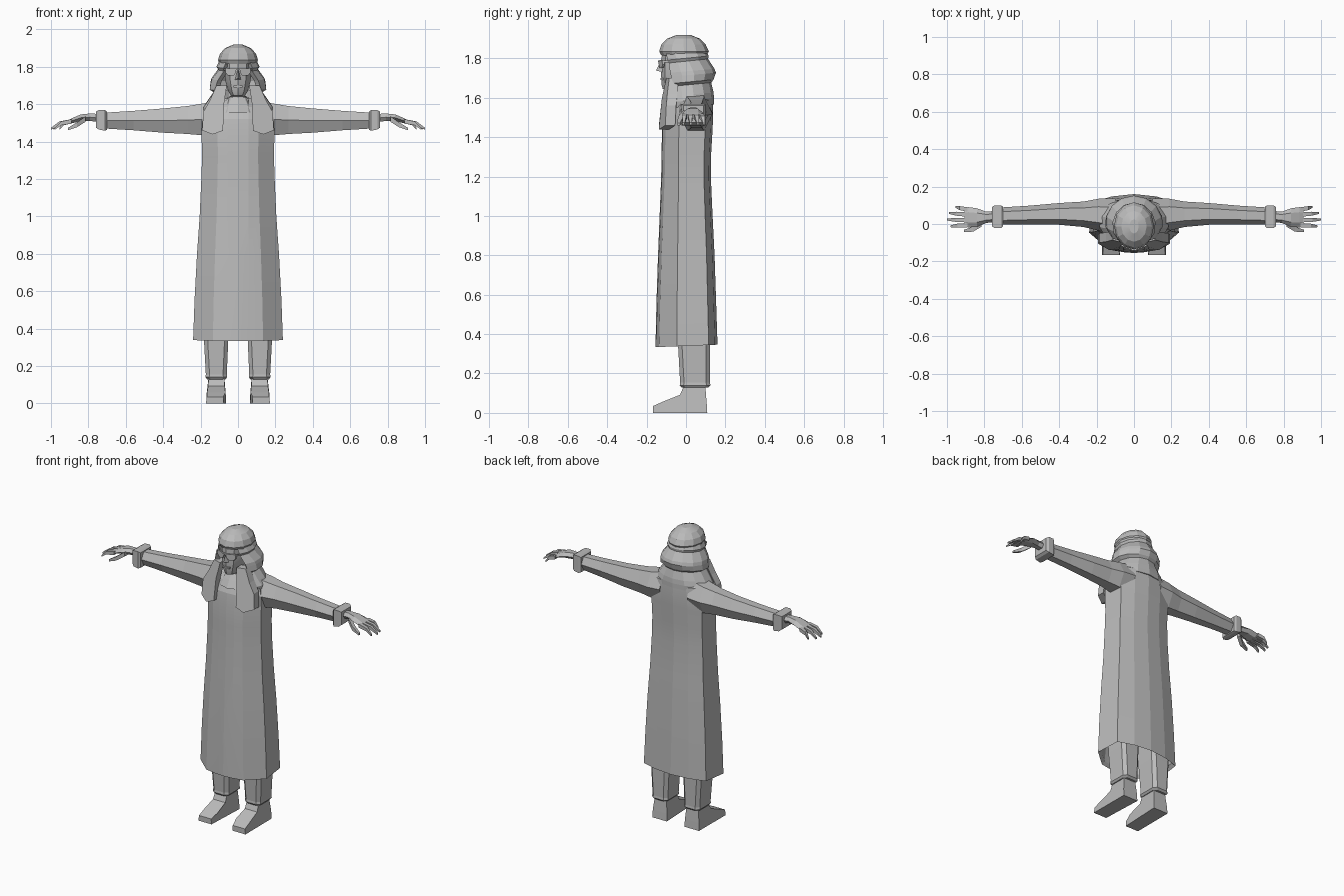
import bpy, bmesh, math
from mathutils import Vector

if "Cube" in bpy.data.objects:
    bpy.data.objects.remove(bpy.data.objects["Cube"])

cloth = bpy.data.materials.new("plain grey")
cloth.diffuse_color = (0.5, 0.5, 0.5, 1)
cloth.use_nodes = True
cloth.node_tree.nodes["Principled BSDF"].inputs["Base Color"].default_value = cloth.diffuse_color


def finish(name, bm, mirror=False, smooth=0):
    bmesh.ops.recalc_face_normals(bm, faces=bm.faces)
    mesh = bpy.data.meshes.new(name)
    bm.to_mesh(mesh)
    bm.free()
    ob = bpy.data.objects.new(name, mesh)
    bpy.context.collection.objects.link(ob)
    mesh.materials.append(cloth)
    if mirror:
        ob.modifiers.new("mirror", 'MIRROR').use_mirror_merge = False
    if smooth:
        bpy.ops.object.select_all(action='DESELECT')
        bpy.context.view_layer.objects.active = ob
        ob.select_set(True)
        bpy.ops.object.shade_smooth_by_angle(angle=math.radians(smooth))
    return ob


def loft(name, rings, mirror=False, smooth=0):
    """Skin a list of equal-sized closed rings and cap both ends."""
    bm = bmesh.new()
    loops = [[bm.verts.new(p) for p in ring] for ring in rings]
    n = len(loops[0])
    for a, b in zip(loops, loops[1:]):
        for i in range(n):
            j = (i + 1) % n
            bm.faces.new((a[i], a[j], b[j], b[i]))
    bm.faces.new(loops[0])
    bm.faces.new(loops[-1])
    return finish(name, bm, mirror, smooth)


def oval(z, rx, yf, yb, n=10):
    """Horizontal oval ring with a vertex at the front."""
    c, r = (yf + yb) / 2, (yb - yf) / 2
    return [(rx * math.sin(2 * math.pi * i / n), c - r * math.cos(2 * math.pi * i / n), z) for i in range(n)]


def rect(z, x0, x1, y0, y1, b=0.02):
    """Horizontal ring with cut corners."""
    return [(x0 + b, y0, z), (x1 - b, y0, z), (x1, y0 + b, z), (x1, y1 - b, z),
            (x1 - b, y1, z), (x0 + b, y1, z), (x0, y1 - b, z), (x0, y0 + b, z)]


def tube(x, y, z, ry, rz, n=6):
    """Ring across the x axis."""
    return [(x, y + ry * math.cos(2 * math.pi * i / n), z + rz * math.sin(2 * math.pi * i / n) / 0.87)
            for i in range(n)]


# Robe: curved front, narrow sides, broad shallow back, hollow at the hem
def robe_ring(z, w, f, b, s=1.0):
    half = [(0.055, f + .004), (w * .56, f + .018), (w, f * .3), (w * .94, b * .72), (w * .5, b * .92)]
    pts = [(0, f)] + half + [(0, b)] + [(-x, y) for x, y in reversed(half)]
    return [(x * s, y * s, z + (y * .04 if z < .5 else 0)) for x, y in pts]


loft("robe", [
    robe_ring(.62, .225, -.145, .15, .85),
    robe_ring(.36, .24, -.155, .16, .92),
    robe_ring(.34, .24, -.155, .16),
    robe_ring(.56, .232, -.15, .153),
    robe_ring(.80, .219, -.142, .145),
    robe_ring(1.0, .205, -.134, .135),
    robe_ring(1.2, .196, -.126, .126),
    robe_ring(1.32, .192, -.124, .128),
    robe_ring(1.44, .195, -.122, .135),
    robe_ring(1.52, .192, -.112, .138),
    robe_ring(1.585, .17, -.085, .135),
    robe_ring(1.63, .10, -.05, .105)], smooth=8)

# Sleeves, rolled cuffs and hands
loft("sleeve", [
    tube(.10, .04, 1.525, .095, .095), tube(.19, .05, 1.518, .085, .085),
    tube(.27, .052, 1.515, .068, .075), tube(.40, .054, 1.512, .058, .065),
    tube(.56, .048, 1.512, .05, .052), tube(.72, .042, 1.512, .046, .042)], True)


def cuff_ring(x, y0, y1, z0, z1):
    return [(x, y, z) for x, y, z in ((x, y0, z0), (x, y1, z0), (x, y1, z1), (x, y0, z1))]


loft("cuff", [cuff_ring(.70, -.012, .094, 1.462, 1.56), cuff_ring(.712, -.022, .10, 1.458, 1.568),
              cuff_ring(.745, -.022, .10, 1.464, 1.568), cuff_ring(.76, -.012, .09, 1.475, 1.56)], True)
loft("palm", [
    tube(.74, .04, 1.525, .03, .022), tube(.79, .036, 1.53, .03, .02), tube(.84, .034, 1.527, .05, .018),
    tube(.885, .036, 1.512, .054, .014), tube(.905, .036, 1.505, .05, .011)], True)


def digit(name, a, b, c, r=.012):
    rings = []
    for (x, y, z), k in ((a, 1.1), (b, 1), (c, .5)):
        rings.append([(x, y - r * k, z - r * k), (x, y + r * k, z - r * k),
                      (x, y + r * k, z + r * k), (x, y - r * k, z + r * k)])
    loft(name, rings, True)


for i, (y0, y1, tip) in enumerate([(.078, .092, .955), (.05, .06, .99), (.02, .024, 1.0), (-.006, -.012, .98)]):
    digit("finger_%d" % (i + 1), (.89, y0, 1.508), ((.89 + tip) / 2 + .01, (y0 + y1) / 2, 1.497), (tip, y1, 1.468), .0105)
digit("thumb", (.815, .0, 1.52), (.86, -.028, 1.49), (.91, -.037, 1.466), .013)

# Trouser legs gathered above the ankle
loft("trouser_leg", [
    rect(.60, .045, .185, -.05, .11), rect(.34, .052, .182, -.04, .122), rect(.155, .06, .172, -.03, .122),
    rect(.14, .058, .174, -.032, .124), rect(.128, .068, .165, -.022, .112)], True)

# Shoes: side outline swept across the foot, narrowed toward the top
outline = [(-.167, 0, 0), (-.167, .035, .004), (-.115, .058, .01), (-.03, .092, .016), (-.012, .135, .018),
           (.098, .135, .018), (.105, .05, .008), (.108, 0, .006)]
bend = lambda y: .016 if y < -.16 else 0
loft("shoe", [[(.06 + t * .7 + bend(y), y, z) for y, z, t in outline],
              [(.176 - t - bend(y) * .3, y, z) for y, z, t in outline]], True)

# Head and neck
loft("head", [
    oval(1.56, .07, -.075, .07), oval(1.64, .05, -.07, .06), oval(1.645, .04, -.118, .06),
    oval(1.67, .055, -.125, .07), oval(1.72, .07, -.126, .08), oval(1.78, .076, -.126, .09),
    oval(1.84, .076, -.12, .09)], smooth=25)
bm = bmesh.new()
v = [bm.verts.new(p) for p in ((0, -.125, 1.795), (-.016, -.118, 1.73), (.016, -.118, 1.73), (0, -.152, 1.738))]
for f in ((0, 1, 3), (0, 3, 2), (1, 2, 3), (0, 2, 1)):
    bm.faces.new([v[i] for i in f])
finish("nose", bm)


def box(name, x0, x1, y0, y1, z0, z1, mirror=False):
    return loft(name, [[(x0, y0, z), (x1, y0, z), (x1, y1, z), (x0, y1, z)] for z in (z0, z1)], mirror)


# Spectacles, lips, collar
lens = [(.010, 1.79), (.066, 1.792), (.066, 1.768), (.054, 1.752), (.022, 1.752), (.010, 1.77)]
loft("lens", [[(x, y + x * .35, z) for x, z in lens] for y in (-.142, -.132)], True)
box("glasses_bridge", -.014, .014, -.141, -.128, 1.782, 1.79)
loft("glasses_arm", [cuff_ring(.066, -.122, -.11, 1.78, 1.79), cuff_ring(.082, -.07, -.03, 1.78, 1.79)], True)
box("lips", -.024, .024, -.13, -.11, 1.69, 1.70)
loft("collar", [oval(1.555, .10, -.118, .07), oval(1.60, .085, -.092, .07), oval(1.635, .06, -.07, .06)])

# Headscarf crown
loft("scarf_crown", [
    oval(1.815, .098, -.125, .105, 12), oval(1.835, .107, -.136, .116, 12), oval(1.87, .096, -.125, .10, 12),
    oval(1.90, .068, -.095, .07, 12), oval(1.918, .025, -.05, .025, 12)], smooth=15)


# Tiered scarf wrapped round the back of the head, open at the face
def wrap(z, rx, yf, yb, spread, thick=.03):
    c, r = (yf + yb) / 2, (yb - yf) / 2
    turn = [math.radians(spread) * i / 5 for i in range(-5, 6)]
    outer = [((rx) * math.sin(t), c + r * math.cos(t), z + .012 * math.cos(t)) for t in turn]
    inner = [((rx - thick) * math.sin(t), c + (r - thick) * math.cos(t), z + .012 * math.cos(t)) for t in turn]
    return outer + inner[::-1]


loft("scarf_tiers", [
    wrap(1.835, .098, -.125, .10, 140), wrap(1.80, .116, -.128, .115, 138), wrap(1.785, .108, -.12, .112, 136),
    wrap(1.735, .145, -.125, .145, 132), wrap(1.715, .15, -.125, .152, 130), wrap(1.68, .155, -.12, .14, 128),
    wrap(1.665, .132, -.12, .128, 128), wrap(1.615, .168, -.125, .14, 128, .05),
    wrap(1.585, .188, -.125, .142, 125, .06), wrap(1.555, .185, -.12, .142, 125, .06)])

# Hanging scarf ends over the chest
front = [(.06, 1.70, -.10), (.115, 1.70, -.085), (.15, 1.62, -.095), (.185, 1.56, -.10), (.192, 1.46, -.105),
         (.135, 1.438, -.138), (.08, 1.458, -.138), (.075, 1.60, -.122)]
loft("scarf_end", [[(x, y + d, z) for x, z, y in front] for d in (0, .05)], True)
